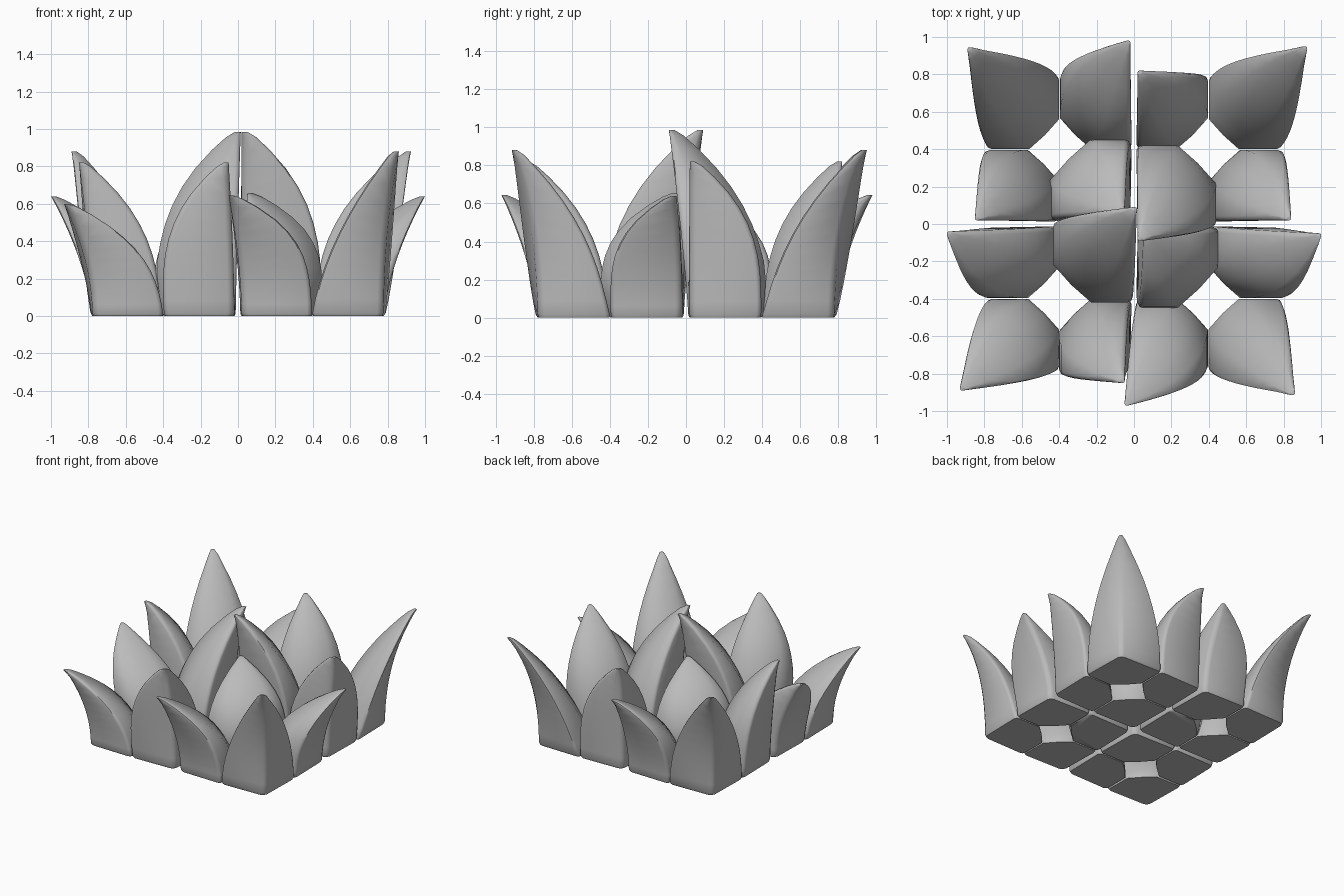
import bpy, bmesh, math

if "Cube" in bpy.data.objects:
    bpy.data.objects.remove(bpy.data.objects["Cube"], do_unlink=True)

grey = bpy.data.materials.new("light_grey")
grey.use_nodes = True
colour = (0.5, 0.5, 0.5, 1)
grey.diffuse_color = colour
bsdf = next(n for n in grey.node_tree.nodes if n.type == "BSDF_PRINCIPLED")
bsdf.inputs["Base Color"].default_value = colour
bsdf.inputs["Roughness"].default_value = 0.7

RINGS = 10


def section(wx, wy, cut, dx, dy):
    """Rounded kite: spine corner at (dx, dy), wings at (wx, 0) and (0, wy), far corner cut off."""
    fx, fy = min(0.3, 0.035 / wx), min(0.3, 0.035 / wy)
    r = min(0.025, 0.3 * min(wx, wy))

    def to_x(f):
        return dx + (wx - dx) * f, dy * (1 - f)

    def to_y(f):
        return dx * (1 - f), dy + (wy - dy) * f

    return [to_y(fy), (dx + 0.3 * fx * wx, dy + 0.3 * fy * wy), to_x(fx),
            to_x(1 - r / wx), (wx - 0.3 * r, 0.3 * r), (wx, r),
            (wx, wy * (1 - cut)), (wx * (1 - cut * 0.47), wy * (1 - cut * 0.47)),
            (wx * (1 - cut), wy),
            (r, wy), (0.3 * r, wy - 0.3 * r), to_y(1 - r / wy)]


def leaf(name, base, tip, centre, width, belly, wing_ease, spine_ease, px, py):
    """Loft sections from base to tip; the spine leans out later than the wings."""
    sx = 1 if centre[0] > base[0] else -1
    sy = 1 if centre[1] > base[1] else -1
    flare_x, flare_y = tip[0] - base[0], tip[1] - base[1]
    bm = bmesh.new()
    rings = []
    levels = [0, 0.02] + [i / RINGS for i in range(1, RINGS)] + [0.97, 1.0]
    for t in levels:
        lean = t ** wing_ease
        ox = base[0] + flare_x * lean
        oy = base[1] + flare_y * lean
        lag = t ** spine_ease - lean
        w = width + belly * min(1, t / 0.25)
        inset = 0.012 if t == 0 else 0
        wx = w * (1 - 0.9 * t ** px) - inset
        wy = w * (1 - 0.9 * t ** py) - inset
        if t == 1:
            wx, wy = wx * 0.7, wy * 0.7
        pull = 0.008 * (1 - t)
        pts = section(wx, wy, 0.42 + 0.28 * t,
                      pull + sx * flare_x * lag, pull + sy * flare_y * lag)
        rings.append([bm.verts.new((ox + sx * (x + inset / 2), oy + sy * (y + inset / 2), t * tip[2]))
                      for x, y in pts])
    n = len(rings[0])
    for a, b in zip(rings, rings[1:]):
        for i in range(n):
            j = (i + 1) % n
            bm.faces.new((a[i], a[j], b[j], b[i]))
    bm.faces.new(rings[0])
    bm.faces.new(rings[-1])
    bmesh.ops.recalc_face_normals(bm, faces=bm.faces[:])
    mesh = bpy.data.meshes.new(name)
    bm.to_mesh(mesh)
    bm.free()
    mesh.materials.append(grey)
    obj = bpy.data.objects.new(name, mesh)
    bpy.context.collection.objects.link(obj)
    return obj


# Base width, belly bulge, wing lean and spine lean of each kind of leaf
TALL = (0.39, 0.0, 0.8, 2.5)
LOW = (0.385, 0.0, 1.3, 2.1)
SPLAY = (0.383, 0.0, 1.6, 1.9)
UPRIGHT = (0.383, 0.0, 0.9, 1.6)
MIDDLE = (0.39, 0.045, 1.2, 1.9)
# Each cluster: kind, tip and fullness of its corner, front/back edge, side edge and middle leaves
clusters = {
    "front_left": ((1, -1), [
        ("corner", TALL, (0.86, -0.915, 0.88), 1.8, 2.3),
        ("edge", SPLAY, (-0.05, -0.97, 0.645), 3.7, 2.7),
        ("side", SPLAY, (1.0, -0.05, 0.64), 2.7, 3.4),
        ("middle", MIDDLE, (0.05, -0.04, 0.655), 3.5, 3.5)]),
    "front_right": ((-1, -1), [
        ("corner", LOW, (-0.93, -0.89, 0.60), 3.0, 2.7),
        ("edge", UPRIGHT, (-0.05, -0.85, 0.82), 3.0, 2.8),
        ("side", SPLAY, (-1.0, -0.04, 0.64), 2.7, 3.4),
        ("middle", MIDDLE, (0.015, 0.09, 0.985), 3.1, 2.8)]),
    "back_left": ((1, 1), [
        ("corner", TALL, (0.925, 0.95, 0.88), 2.3, 2.3),
        ("edge", UPRIGHT, (0.02, 0.82, 0.82), 3.0, 2.8),
        ("side", UPRIGHT, (0.84, 0.02, 0.82), 2.8, 3.0),
        ("middle", MIDDLE, (0.02, -0.09, 0.985), 3.1, 2.8)]),
    "back_right": ((-1, 1), [
        ("corner", TALL, (-0.89, 0.945, 0.88), 2.2, 2.3),
        ("edge", SPLAY, (-0.02, 0.98, 0.645), 3.7, 2.7),
        ("side", UPRIGHT, (-0.85, 0.02, 0.82), 2.8, 3.0),
        ("middle", MIDDLE, (-0.05, 0.05, 0.655), 3.5, 3.5)]),
}
OUT, IN = 0.785, 0.012
leaves = []
for place, ((cx, cy), parts) in clusters.items():
    for spot, kind, tip, px, py in parts:
        bx = OUT if spot in ("corner", "side") else IN
        by = OUT if spot in ("corner", "edge") else IN
        leaves.append(leaf(f"{place}_{spot}_leaf", (bx * cx, by * cy), tip,
                           (0.4 * cx, 0.4 * cy), *kind, px, py))

# Smooth shading with a crisp underside
bpy.ops.object.select_all(action="DESELECT")
for obj in leaves:
    obj.select_set(True)
bpy.context.view_layer.objects.active = leaves[0]
bpy.ops.object.shade_smooth_by_angle(angle=math.radians(50))
